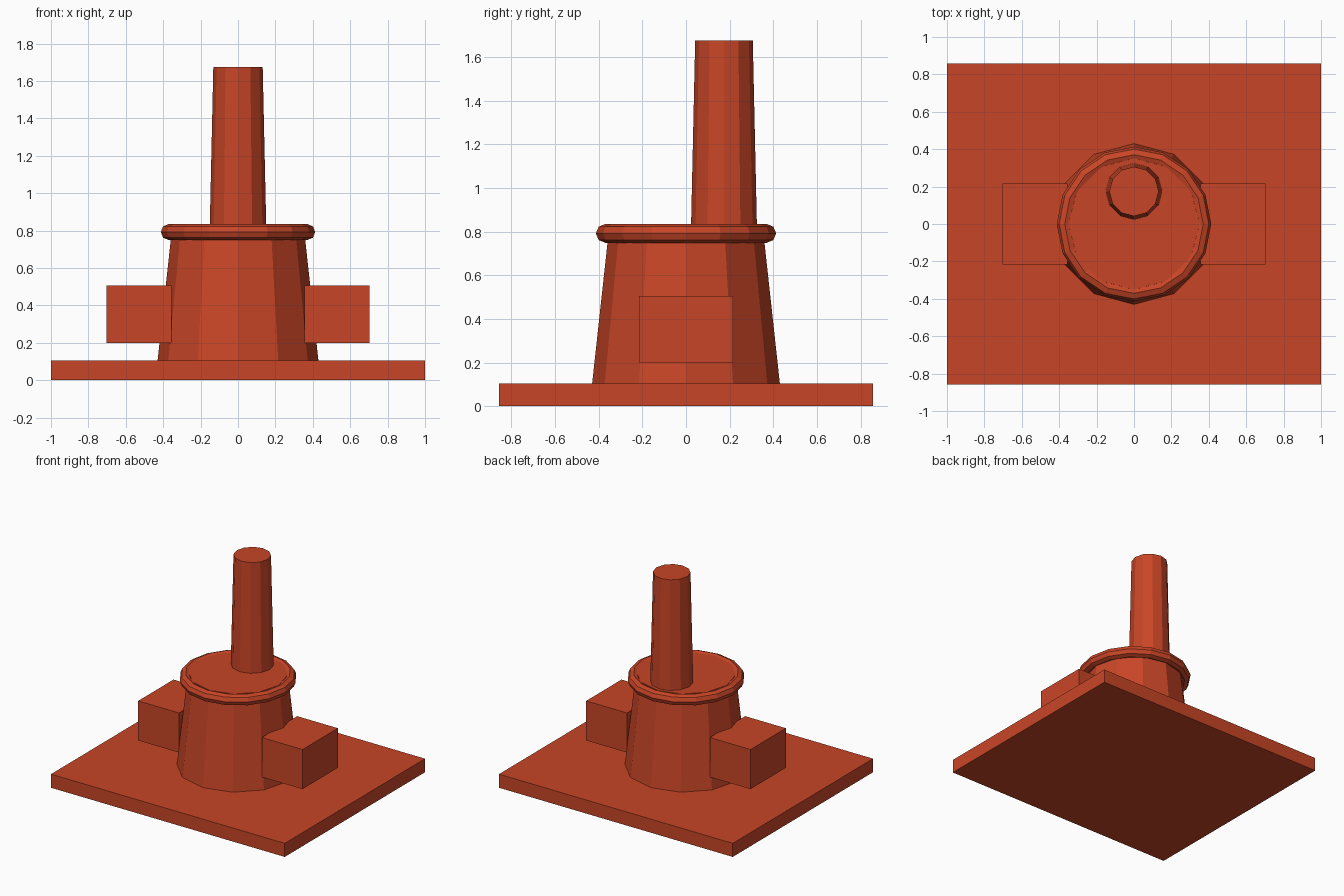
import bpy, math

if "Cube" in bpy.data.objects:
    bpy.data.objects.remove(bpy.data.objects["Cube"])

mat = bpy.data.materials.new("rust red")
mat.diffuse_color = (0.58, 0.06, 0.02, 1)
mat.use_nodes = True
mat.node_tree.nodes["Principled BSDF"].inputs["Base Color"].default_value = mat.diffuse_color


def finish(name):
    o = bpy.context.object
    o.name = name
    o.data.materials.append(mat)
    return o


def box(name, x0, x1, y0, y1, z0, z1):
    bpy.ops.mesh.primitive_cube_add(
        size=1, location=((x0 + x1) / 2, (y0 + y1) / 2, (z0 + z1) / 2))
    o = finish(name)
    o.scale = (x1 - x0, y1 - y0, z1 - z0)
    return o


def taper(name, r0, r1, z0, z1, y=0):
    bpy.ops.mesh.primitive_cone_add(
        vertices=12, radius1=r0, radius2=r1, depth=z1 - z0,
        location=(0, y, (z0 + z1) / 2))
    return finish(name)


# Ground slab
box("base_slab", -1, 1, -0.857, 0.857, 0, 0.105)

# Tapered drum with a rounded rim
taper("drum", 0.43, 0.351, 0.105, 0.828)
bpy.ops.mesh.primitive_torus_add(
    major_segments=16, minor_segments=8, major_radius=0.37,
    minor_radius=0.043, location=(0, 0, 0.792))
finish("drum_rim")

# Chimney set towards the back
taper("chimney", 0.151, 0.132, 0.82, 1.675, 0.174)

# Side blocks
for side, s in (("left", -1), ("right", 1)):
    a, b = sorted((s * 0.355, s * 0.703))
    box(side + "_block", a, b, -0.216, 0.216, 0.2, 0.506)
